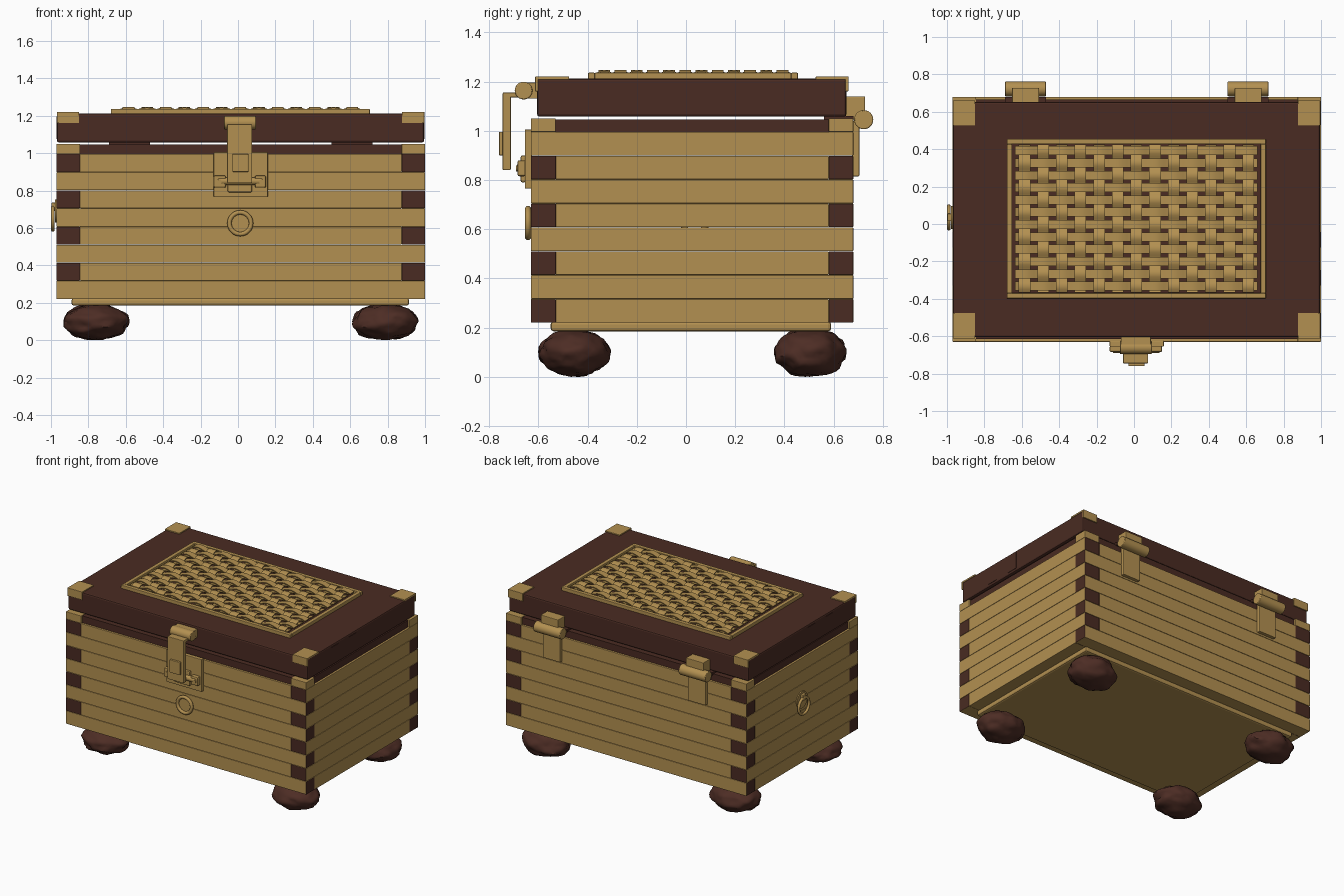
import bpy, bmesh, math
from mathutils import Vector, Matrix, noise

if "Cube" in bpy.data.objects:
    bpy.data.objects.remove(bpy.data.objects["Cube"])


def material(name, rgb):
    m = bpy.data.materials.new(name)
    m.diffuse_color = (*rgb, 1)
    m.use_nodes = True
    m.node_tree.nodes["Principled BSDF"].inputs["Base Color"].default_value = m.diffuse_color
    return m


GOLD = material("golden wood", (0.45, 0.28, 0.082))
DARK = material("dark brown wood", (0.068, 0.024, 0.016))
FOOT = material("foot brown", (0.075, 0.026, 0.018))


def finish(bm, name, mats, bevel=0, smooth=False):
    bmesh.ops.recalc_face_normals(bm, faces=bm.faces)
    me = bpy.data.meshes.new(name)
    bm.to_mesh(me)
    bm.free()
    for m in mats:
        me.materials.append(m)
    ob = bpy.data.objects.new(name, me)
    bpy.context.collection.objects.link(ob)
    if bevel:
        mod = ob.modifiers.new("bevel", 'BEVEL')
        mod.width, mod.segments = bevel, 2
    if smooth:
        bpy.ops.object.select_all(action='DESELECT')
        ob.select_set(True)
        bpy.context.view_layer.objects.active = ob
        bpy.ops.object.shade_smooth_by_angle(angle=math.radians(40))
    return ob


def add_box(bm, x0, x1, y0, y1, z0, z1):
    mat = Matrix.Translation(((x0 + x1) / 2, (y0 + y1) / 2, (z0 + z1) / 2))
    mat = mat @ Matrix.Diagonal((x1 - x0, y1 - y0, z1 - z0, 1))
    return bmesh.ops.create_cube(bm, size=1, matrix=mat)["verts"]


def boxes(name, mat, dims, bevel=0):
    bm = bmesh.new()
    for d in dims:
        add_box(bm, *d)
    return finish(bm, name, [mat], bevel)


def cylinder(name, mat, center, r, length, axis='X', bevel=0.004):
    bm = bmesh.new()
    rot = Matrix.Rotation(math.pi / 2, 4, 'Y' if axis == 'X' else 'X')
    bmesh.ops.create_cone(bm, cap_ends=True, segments=24, radius1=r, radius2=r,
                          depth=length, matrix=Matrix.Translation(center) @ rot)
    return finish(bm, name, [mat], bevel, True)


def ring(name, mat, center, major, minor, axis):
    bpy.ops.mesh.primitive_torus_add(
        major_radius=major, minor_radius=minor, major_segments=32, minor_segments=10,
        location=center,
        rotation=(0, math.pi / 2, 0) if axis == 'X' else (math.pi / 2, 0, 0))
    ob = bpy.context.object
    ob.name = name
    ob.data.materials.append(mat)
    bpy.ops.object.shade_smooth_by_angle(angle=math.radians(60))


X0, X1, Y0, Y1 = -0.97, 1.0, -0.63, 0.68      # box walls
TX, TY, Z0, H = 0.125, 0.10, 0.22, 0.097      # finger sizes, bottom, plank height

# Wall planks with interlocking ends: end faces are dark
bm = bmesh.new()
for i in range(8):
    za, zb = Z0 + i * H, Z0 + (i + 1) * H - 0.001
    side_long = i % 2 == 1
    ins_x = TX if side_long else 0
    ins_y = 0 if side_long else TY
    for y0, y1 in ((Y0, Y0 + TY), (Y1 - TY, Y1)):
        vs = add_box(bm, X0 + ins_x, X1 - ins_x, y0, y1, za, zb)
        for f in {f for v in vs for f in v.link_faces}:
            f.normal_update()
            f.material_index = int(abs(f.normal.x) > 0.9)
    for x0, x1 in ((X0, X0 + TX), (X1 - TX, X1)):
        vs = add_box(bm, x0, x1, Y0 + ins_y, Y1 - ins_y, za, zb)
        for f in {f for v in vs for f in v.link_faces}:
            f.normal_update()
            f.material_index = int(abs(f.normal.y) > 0.9)
finish(bm, "wall_planks", [GOLD, DARK], 0.003)

# Floor with its moulding
boxes("floor", GOLD, [(X0 + .02, X1 - .02, Y0 + .02, Y1 - .02, .222, .25)])
boxes("base_moulding", GOLD, [(-0.89, 0.915, -0.55, 0.59, 0.185, 0.225)], 0.012)

# Dark rim and golden corner blocks on top of the walls
boxes("rim", DARK, [(-0.955, 0.985, -0.615, -0.515, 0.99, 1.046),
                    (-0.955, 0.985, 0.56, 0.665, 0.99, 1.046),
                    (-0.955, -0.85, -0.515, 0.56, 0.99, 1.046),
                    (0.88, 0.985, -0.515, 0.56, 0.99, 1.046)])
boxes("rim_corners", GOLD, [(x, x + TX, y, y + TY, 0.995, 1.05)
                            for x in (X0, X1 - TX) for y in (Y0, Y1 - TY)], 0.003)

# Lid, side straps and metal corners
LX0, LX1, LY0, LY1 = -0.968, 0.995, -0.605, 0.652
boxes("lid", DARK, [(LX0, LX1, LY0, LY1, 1.057, 1.212)], 0.01)
boxes("lid_side_straps", DARK, [(x, x + 0.006, y, y + .083, 1.075, 1.195)
                                for x in (LX0 - 0.003, LX1 - 0.003)
                                for y in (-0.33, -0.125)])
corners = []
for x in (LX0 - .001, LX1 - .119):
    corners += [(x, x + .12, LY0 - .008, LY0 + .13, 1.208, 1.220),
                (x, x + .12, LY0 - .008, LY0 + .004, 1.16, 1.219),
                (x, x + .12, LY1 - .125, LY1 + .008, 1.208, 1.220),
                (x, x + .12, LY1 - .004, LY1 + .008, 1.16, 1.219)]
boxes("lid_corners", GOLD, corners, 0.002)

# Frame around the woven panel
FX0, FX1, FY0, FY1, FW = -0.68, 0.705, -0.398, 0.455, 0.028
boxes("panel_frame", GOLD, [(FX0, FX1, FY0, FY0 + FW, 1.205, 1.236),
                            (FX0, FX1, FY1 - FW, FY1, 1.205, 1.236),
                            (FX0, FX0 + FW, FY0 + FW, FY1 - FW, 1.205, 1.236),
                            (FX1 - FW, FX1, FY0 + FW, FY1 - FW, 1.205, 1.236)], 0.004)


# Woven strips running over and under each other
def strip(bm, along_x, pos, width, start, end, n, phase):
    pitch, steps, rows = (end - start) / n, n * 4, []
    for k in range(steps + 1):
        s = start + (end - start) * k / steps
        wave = math.cos(math.pi * ((s - start) / pitch - 0.5 + phase))
        z = 1.232 + 0.012 * wave
        rows.append([])
        for w, dz in ((-1, -.003), (1, -.003), (1, .003), (-1, .003)):
            p = pos + w * width / 2
            rows[-1].append(bm.verts.new((s, p, z + dz) if along_x else (p, s, z + dz)))
    for a, b in zip(rows, rows[1:]):
        for j in range(4):
            bm.faces.new((a[j], a[(j + 1) % 4], b[(j + 1) % 4], b[j]))
    bm.faces.new(rows[0])
    bm.faces.new(rows[-1])


WX0, WX1, WY0, WY1, NC, NR = -0.635, 0.66, -0.365, 0.425, 13, 12
px, py = (WX1 - WX0) / NC, (WY1 - WY0) / NR
bm = bmesh.new()
for c in range(NC):
    strip(bm, False, WX0 + (c + .5) * px, 0.062, WY0, WY1, NR, c % 2)
for r in range(NR):
    strip(bm, True, WY0 + (r + .5) * py, 0.048, WX0, WX1, NC, (r + 1) % 2)
finish(bm, "woven_panel", [GOLD], 0, True)

# Lumpy feet
for i, (fx, fy) in enumerate([(x, y) for x in (-0.757, 0.787) for y in (-0.453, 0.505)]):
    bm = bmesh.new()
    bmesh.ops.create_icosphere(bm, subdivisions=4, radius=1)
    for v in bm.verts:
        d = v.co.normalized()
        v.co = d * (1 + 0.11 * noise.noise(d * 2.2 + Vector((i * 7.3, 1, 2)))
                    + 0.04 * noise.noise(d * 6 + Vector((3, i * 5.1, 0))))
    lo = [min(v.co[k] for v in bm.verts) for k in range(3)]
    hi = [max(v.co[k] for v in bm.verts) for k in range(3)]
    for v in bm.verts:
        t = [(v.co[k] - lo[k]) / (hi[k] - lo[k]) for k in range(3)]
        v.co = (fx + (t[0] - .5) * 0.354, fy + (t[1] - .5) * 0.295, t[2] * 0.196)
    finish(bm, "foot", [FOOT], 0, True)

# Front latch: back plate, catch, hasp and its pivot
boxes("latch_plate", GOLD, [(-0.13, 0.16, -0.655, -0.625, 0.765, 1.005)], 0.004)
boxes("latch_catch", GOLD, [(-0.13, -0.065, -0.685, -0.65, 0.815, 0.88),
                            (0.09, 0.15, -0.685, -0.65, 0.815, 0.88),
                            (-0.055, 0.075, -0.672, -0.65, 0.79, 0.90)], 0.008)
cylinder("latch_catch_rod", GOLD, (0.012, -0.67, 0.85), 0.02, 0.24)
for x in (-0.1, 0.125):
    cylinder("latch_rivet", GOLD, (x, -0.685, 0.847), 0.012, 0.012, 'Y', 0)
boxes("latch_hasp", GOLD, [(-0.058, 0.075, -0.745, -0.712, 0.84, 1.155),
                           (-0.03, 0.056, -0.76, -0.74, 0.9, 0.995),
                           (-0.058, 0.075, -0.745, -0.66, 1.135, 1.155)], 0.004)
cylinder("latch_pivot", GOLD, (0.01, -0.66, 1.163), 0.036, 0.17)
boxes("latch_lid_mount", GOLD, [(-0.07, 0.09, -0.65, -0.6, 1.13, 1.195)], 0.004)

# Keyhole ring below the latch
ring("keyhole_ring", GOLD, (0.012, -0.642, 0.625), 0.058, 0.012, 'Y')
cylinder("keyhole_disc", GOLD, (0.012, -0.633, 0.625), 0.055, 0.012, 'Y', 0)

# Hanging ring on the left wall
ring("side_ring", GOLD, (-0.99, 0.035, 0.65), 0.06, 0.01, 'X')
cylinder("side_ring_disc", GOLD, (-0.972, 0.035, 0.69), 0.062, 0.012, 'X', 0)
boxes("side_ring_mount", GOLD, [(-0.998, -0.965, 0.015, 0.055, 0.69, 0.735)], 0.005)

# Back hinges
for x in (-0.58, 0.61):
    cylinder("hinge_barrel", GOLD, (x, 0.722, 1.045), 0.039, 0.22)
    boxes("hinge_leaves", GOLD, [(x - .072, x + .072, 0.675, 0.704, 0.815, 1.04),
                                 (x - .072, x + .072, 0.645, 0.728, 1.045, 1.14)], 0.004)
    boxes("hinge_spacer", DARK, [(x - .11, x + .11, 0.56, 0.68, 1.04, 1.06)])
